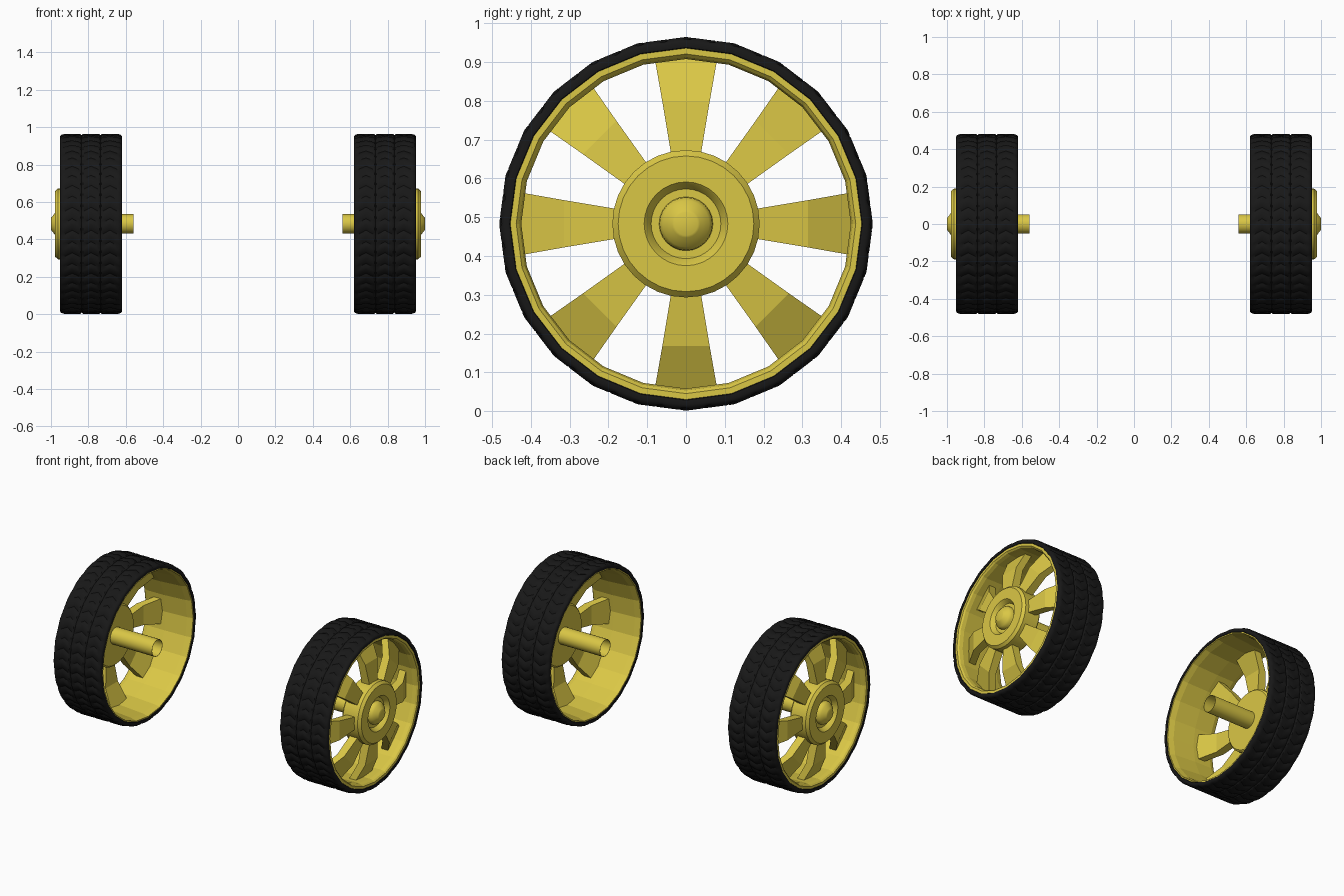
import bpy, bmesh, math

if "Cube" in bpy.data.objects:
    bpy.data.objects.remove(bpy.data.objects["Cube"])

CZ = 0.483      # wheel axis height
SIDES = 24      # facets on tyre and rim


def material(name, rgb):
    m = bpy.data.materials.new(name)
    m.diffuse_color = (*rgb, 1)
    m.use_nodes = True
    m.node_tree.nodes["Principled BSDF"].inputs["Base Color"].default_value = m.diffuse_color
    return m


GOLD = material("gold_paint", (0.70, 0.57, 0.06))
BLACK = material("black_rubber", (0.009, 0.009, 0.009))


def finish(bm, name, mat, smooth=None):
    bmesh.ops.remove_doubles(bm, verts=bm.verts, dist=1e-5)
    bmesh.ops.recalc_face_normals(bm, faces=bm.faces)
    me = bpy.data.meshes.new(name)
    bm.to_mesh(me)
    bm.free()
    me.materials.append(mat)
    ob = bpy.data.objects.new(name, me)
    bpy.context.collection.objects.link(ob)
    if smooth:
        bpy.ops.object.select_all(action='DESELECT')
        ob.select_set(True)
        bpy.context.view_layer.objects.active = ob
        bpy.ops.object.shade_smooth_by_angle(angle=math.radians(smooth))
    return ob


def skin(bm, rings, wrap):
    """Bridge rings of points; wrap also joins the last ring to the first."""
    vs = [[bm.verts.new(p) for p in ring] for ring in rings]
    n = len(vs[0])
    for i in range(len(vs) if wrap else len(vs) - 1):
        a, b = vs[i], vs[(i + 1) % len(vs)]
        for j in range(n):
            k = (j + 1) % n
            bm.faces.new((a[j], a[k], b[k], b[j]))
    return vs


def polar(x, r, a):
    return (x, r * math.sin(a), CZ + r * math.cos(a))


def lathe(name, profile, s, segs, mat, wrap, smooth=None):
    bm = bmesh.new()
    rings = [[polar(s * x, r, 2 * math.pi * j / segs) for j in range(segs)] for x, r in profile]
    skin(bm, rings, wrap)
    return finish(bm, name, mat, smooth)


def tyre(name, s):
    # cross-section stations: x, radius, chevron skew, groove strength
    st = [(0.632, 0.449, 0, 0), (0.622, 0.455, 0, 0), (0.620, 0.468, 0, 0), (0.626, 0.478, 0, 0.4)]
    for rib in range(3):
        x0 = 0.634 + rib * 0.101
        for u in (0.06, 0.16, 0.33, 0.5, 0.67, 0.84, 0.94):
            st.append((x0 + u * 0.101, 0.482, 1 - abs(2 * u - 1), 1))
        if rib < 2:
            st.append((x0 + 0.101, 0.474, 0, 0))
    st += [(0.945, 0.478, 0, 0.4), (0.951, 0.468, 0, 0), (0.949, 0.455, 0, 0), (0.939, 0.449, 0, 0)]
    steps = 4                                  # mesh steps per tread block
    n = SIDES * 2 * steps
    half = math.pi / SIDES
    rings = []
    for x, r, skew, groove in st:
        ring = []
        for j in range(n):
            a = 2 * math.pi * (j + skew * 1.8) / n
            rr = r - groove * (0.007 if j % steps == 0 else 0)
            rr *= math.cos(half) / math.cos(a % (2 * half) - half)
            ring.append(polar(s * x, rr, a))
        rings.append(ring)
    bm = bmesh.new()
    skin(bm, rings, True)
    return finish(bm, name, BLACK, 50)


def spokes(name, s):
    # sections: radius, half width, front x, back x
    secs = [(0.165, 0.036, 0.942, 0.888), (0.315, 0.061, 0.925, 0.876), (0.428, 0.081, 0.868, 0.822)]
    bm = bmesh.new()
    for i in range(8):
        a = i * math.pi / 4
        ca, sa = math.cos(a), math.sin(a)
        rings = []
        for r, w, xf, xb in secs:
            rings.append([(s * x, r * sa + t * ca, CZ + r * ca - t * sa)
                          for x, t in ((xf, -w), (xf, w), (xb, w), (xb, -w))])
        vs = skin(bm, rings, False)
        bm.faces.new(vs[0])
        bm.faces.new(vs[-1])
    return finish(bm, name, GOLD)


RIM = [(0.624, 0.453), (0.624, 0.446), (0.66, 0.437), (0.80, 0.427), (0.915, 0.425),
       (0.937, 0.430), (0.946, 0.438), (0.946, 0.455)]
HUB = [(0.85, 0), (0.85, 0.180), (0.86, 0.190), (0.962, 0.190), (0.978, 0.175), (0.978, 0.108),
       (0.974, 0.104), (0.950, 0.090), (0.950, 0)]
CAP = [(0.945, 0.070), (0.966, 0.068), (0.978, 0.060), (0.988, 0.046), (0.997, 0.036),
       (1.0, 0.030), (1.0, 0)]
AXLE = [(0.56, 0.052), (0.87, 0.052), (0.87, 0.0505), (0.56, 0.0505)]

# one complete wheel per side
for side, s in (("right", 1), ("left", -1)):
    tyre(f"{side}_tyre", s)
    lathe(f"{side}_rim", RIM, s, SIDES, GOLD, True)
    spokes(f"{side}_spokes", s)
    lathe(f"{side}_hub", HUB, s, 32, GOLD, False, 30)
    lathe(f"{side}_hub_cap", CAP, s, 24, GOLD, False, 35)
    lathe(f"{side}_axle", AXLE, s, 24, GOLD, True, 30)
